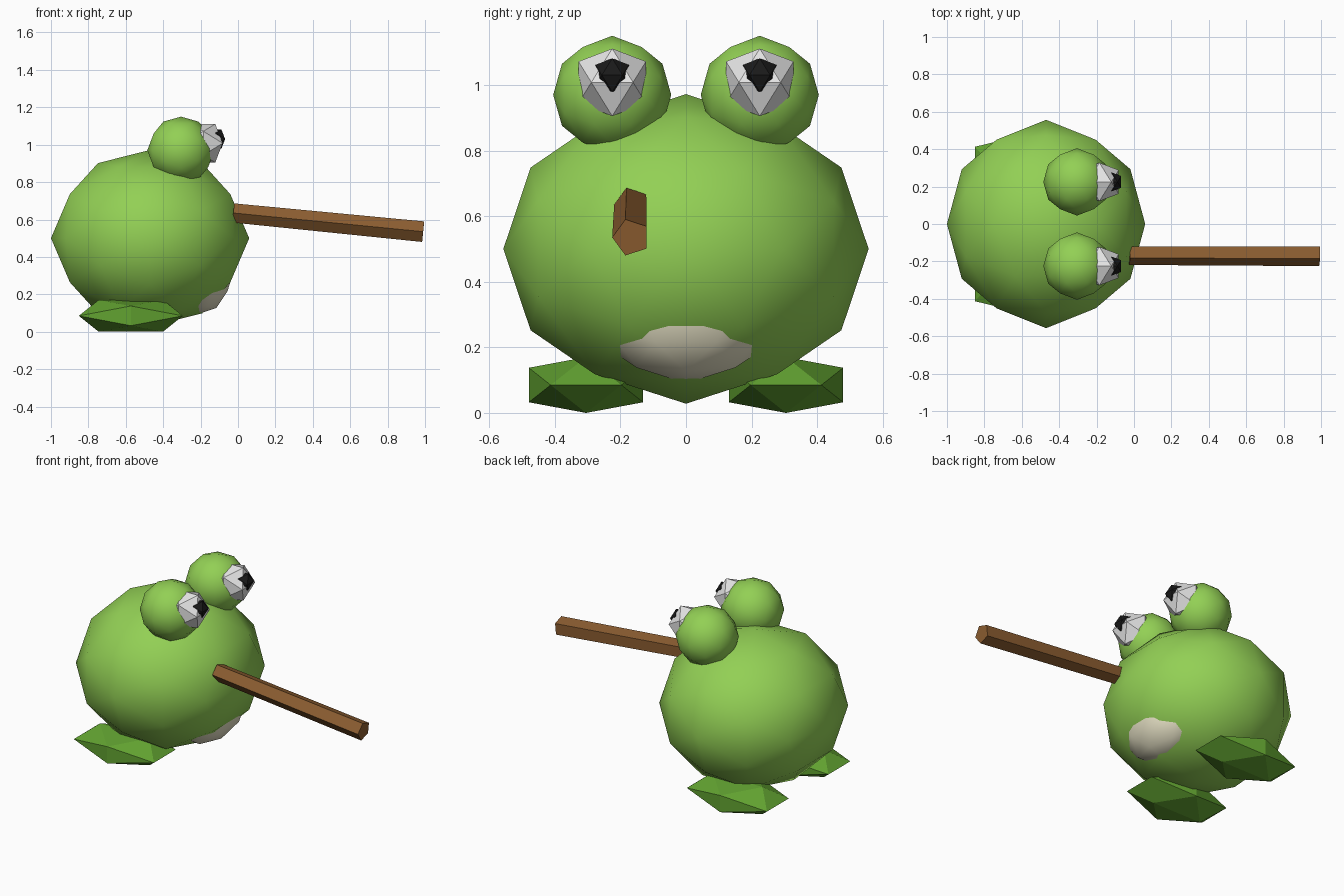
import bpy, math
from mathutils import Matrix, Vector

cube = bpy.data.objects.get("Cube")
if cube:
    bpy.data.objects.remove(cube, do_unlink=True)


def material(name, rgb):
    m = bpy.data.materials.new(name)
    m.use_nodes = True
    m.diffuse_color = (*rgb, 1)
    bsdf = m.node_tree.nodes["Principled BSDF"]
    bsdf.inputs["Base Color"].default_value = (*rgb, 1)
    bsdf.inputs["Roughness"].default_value = 0.8
    return m


skin = material("skin green", (0.29, 0.63, 0.09))
foot_green = material("foot green", (0.12, 0.36, 0.03))
belly_cream = material("belly cream", (0.82, 0.78, 0.58))
eye_white = material("eye white", (0.78, 0.78, 0.78))
pupil_black = material("pupil black", (0.01, 0.01, 0.01))
wood = material("wood brown", (0.26, 0.11, 0.03))

# Turns an icosphere so that its edges line up with the three axes
ALIGN = Matrix.Rotation(-math.atan(2 / (1 + math.sqrt(5))), 4, "Y")


def finish(name, mat, smooth):
    ob = bpy.context.object
    ob.name = ob.data.name = name
    ob.data.materials.append(mat)
    for face in ob.data.polygons:
        face.use_smooth = smooth
    return ob


def ball(name, centre, radii, mat, smooth=True):
    """Smooth balls have 80 faces, faceted ones 20."""
    bpy.ops.mesh.primitive_ico_sphere_add(subdivisions=2 if smooth else 1, radius=1)
    ob = finish(name, mat, smooth)
    ob.data.transform(Matrix.Diagonal((*radii, 1)) @ ALIGN)
    ob.location = centre
    return ob


# Body and belly patch
ball("body", (-0.47, 0, 0.5), (0.53, 0.557, 0.472), skin)
ball("belly", (-0.225, 0, 0.34), (0.208, 0.3, 0.25), belly_cream)

# Eyes and feet on both sides
for side, s in (("front", -1), ("back", 1)):
    eye_y = s * 0.225
    ball(side + "_eye_bulge", (-0.305, eye_y, 0.97), (0.18,) * 3, skin)
    ball(side + "_eye_white", (-0.185, eye_y, 1.008), (0.121,) * 3, eye_white, False)
    ball(side + "_pupil", (-0.12, eye_y, 1.03), (0.06,) * 3, pupil_black, False)
    ball(side + "_foot", (-0.573, s * 0.305, 0.085), (0.327, 0.205, 0.1), foot_green, False)

# Five-sided stick held out in front
start, end = Vector((-0.025, -0.165, 0.635)), Vector((0.99, -0.167, 0.535))
axis = end - start
bpy.ops.mesh.primitive_cone_add(vertices=5, radius1=0.054, radius2=0.058, depth=axis.length)
stick = finish("stick", wood, False)
along = axis.normalized()
across = Vector((0, 1, 0))
across = (across - along * across.dot(along)).normalized()
frame = Matrix((across, along.cross(across), along)).transposed().to_4x4()
# One corner of the pentagon points straight sideways
stick.data.transform(frame @ Matrix.Rotation(math.radians(90), 4, "Z"))
stick.location = (start + end) / 2
